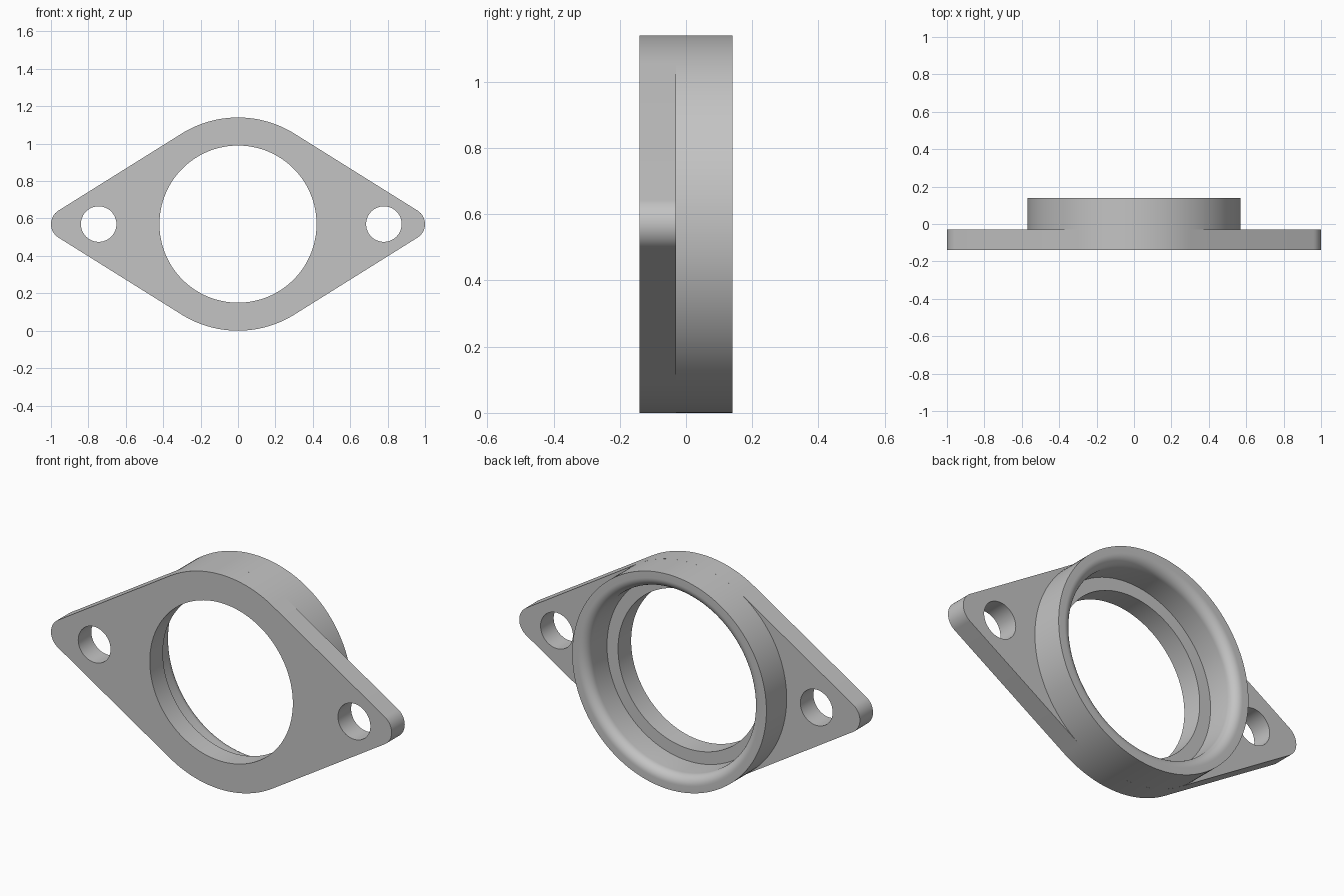
import bpy, bmesh
from math import cos, sin, pi, radians, acos

cube = bpy.data.objects.get("Cube")
if cube:
    bpy.data.objects.remove(cube)

R = 0.57          # body radius, also the height of the axis
BORE = 0.42
SEAT = 0.485
FRONT, STEP, BACK = -0.14, -0.03, 0.14

grey = bpy.data.materials.new("plain grey")
grey.use_nodes = True
grey.diffuse_color = (0.55, 0.55, 0.55, 1)
grey.node_tree.nodes["Principled BSDF"].inputs["Base Color"].default_value = (0.55, 0.55, 0.55, 1)


def arc(cx, cz, r, a0, a1, n):
    return [(cx + r * cos(a0 + (a1 - a0) * i / n), cz + r * sin(a0 + (a1 - a0) * i / n))
            for i in range(n + 1)]


def finish(name, bm):
    bmesh.ops.recalc_face_normals(bm, faces=bm.faces)
    mesh = bpy.data.meshes.new(name)
    bm.to_mesh(mesh)
    bm.free()
    obj = bpy.data.objects.new(name, mesh)
    bpy.context.collection.objects.link(obj)
    mesh.materials.append(grey)
    return obj


def prism(name, outline, y0, y1):
    """Extrude an x/z outline along y."""
    bm = bmesh.new()
    face = bm.faces.new([bm.verts.new((x, y0, z)) for x, z in outline])
    new = bmesh.ops.extrude_face_region(bm, geom=[face])["geom"]
    bmesh.ops.translate(bm, vec=(0, y1 - y0, 0),
                        verts=[v for v in new if isinstance(v, bmesh.types.BMVert)])
    return finish(name, bm)


def lathe(name, profile, n=128):
    """Turn a closed radius/y profile about the body axis."""
    bm = bmesh.new()
    rings = [[bm.verts.new((r * cos(2 * pi * i / n), y, R + r * sin(2 * pi * i / n)))
              for r, y in profile] for i in range(n)]
    m = len(profile)
    for i in range(n):
        a, b = rings[i], rings[(i + 1) % n]
        for j in range(m):
            k = (j + 1) % m
            bm.faces.new((a[j], a[k], b[k], b[j]))
    return finish(name, bm)


def cut(target, cutter):
    mod = target.modifiers.new("cut", "BOOLEAN")
    mod.operation, mod.solver, mod.object = "DIFFERENCE", "EXACT", cutter
    cutter.hide_render = True
    cutter.hide_set(True)


def smooth(obj):
    bpy.ops.object.select_all(action="DESELECT")
    obj.select_set(True)
    bpy.context.view_layer.objects.active = obj
    for mod in list(obj.modifiers):
        bpy.ops.object.modifier_apply(modifier=mod.name)
    bpy.ops.object.shade_smooth_by_angle(angle=radians(30))


# Flange: big round middle, straight tangent sides, small round ends
tip_x, tip_r = 0.915, 0.085
t = acos((R - tip_r) / tip_x)
outline = (arc(tip_x, R, tip_r, -t, t, 16) + arc(0, R, R, t, pi - t, 40)
           + arc(-tip_x, R, tip_r, pi - t, pi + t, 16) + arc(0, R, R, pi + t, 2 * pi - t, 40))
flange = prism("flange_plate", outline, FRONT, STEP)

# Main bore and the two bolt holes
cutters = [prism(name, arc(x, R, r, 0, 2 * pi * (1 - 1 / n), n - 1), FRONT - 0.1, BACK)
           for name, x, r, n in (("bore_cutter", 0, BORE, 128),
                                 ("left_bolt_cutter", 0.78, 0.095, 48),
                                 ("right_bolt_cutter", -0.745, 0.095, 48))]
for c in cutters:
    cut(flange, c)
smooth(flange)
for c in cutters:
    bpy.data.objects.remove(c)

# Collar: stepped seat inside, rounded mouth at the back
lip = 0.05
mouth = arc(SEAT + lip, BACK - lip, lip, pi, pi / 2, 10)
collar = lathe("collar_ring", [(R, STEP), (SEAT, STEP)] + mouth + [(R, BACK)])
smooth(collar)
